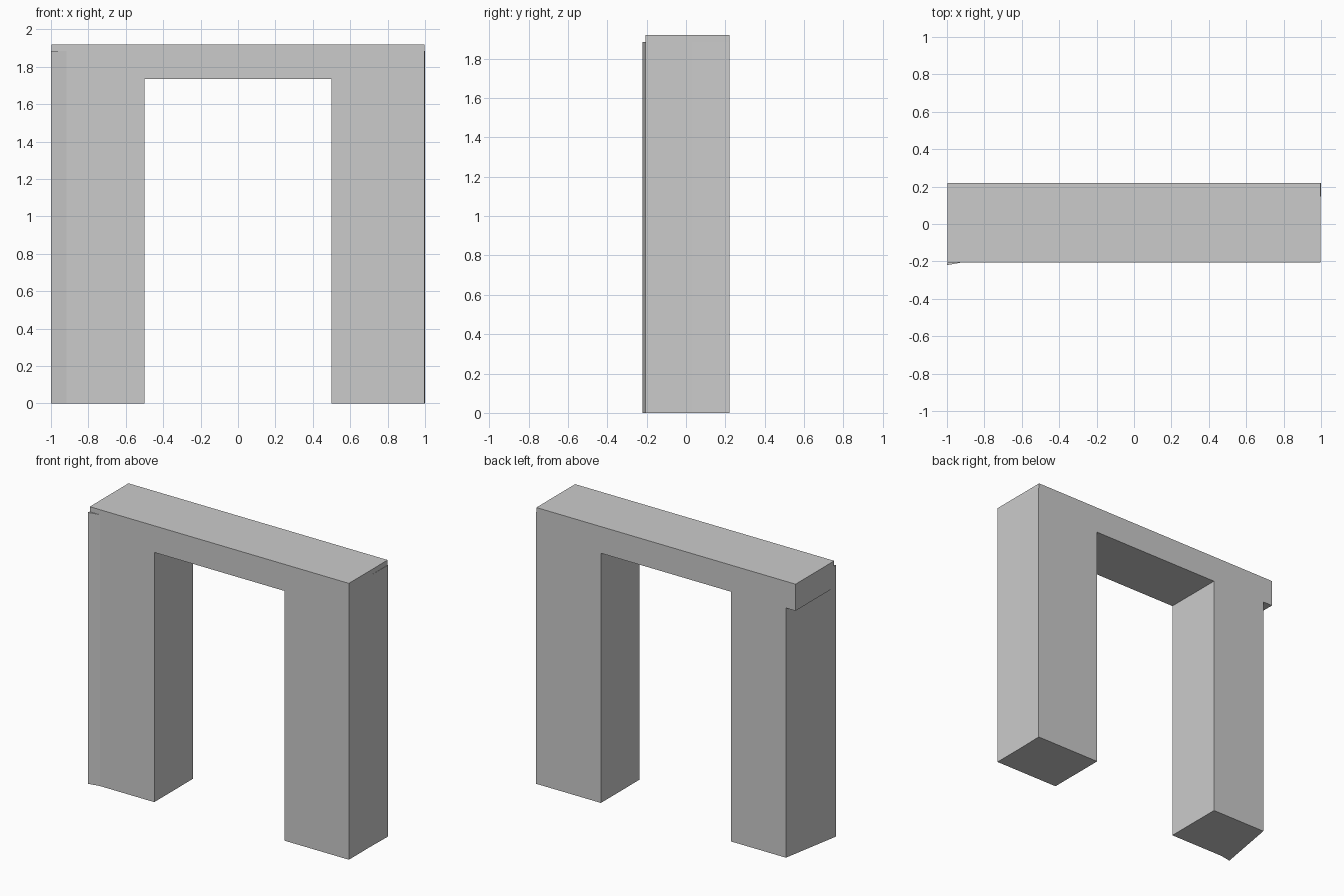
import bpy
import bmesh

cube = bpy.data.objects.get("Cube")
if cube:
    bpy.data.objects.remove(cube, do_unlink=True)

stone = bpy.data.materials.new("light_grey")
stone.use_nodes = True
grey = (0.6, 0.6, 0.6, 1)
stone.diffuse_color = grey
stone.node_tree.nodes["Principled BSDF"].inputs["Base Color"].default_value = grey

FRONT, BACK = -0.205, 0.22
SPRING, SHOULDER, TOP = 1.735, 1.885, 1.92


def prism(name, footprint, bottom, top):
    """Extrude a plan outline upwards into a solid."""
    bm = bmesh.new()
    base = bm.faces.new([bm.verts.new((x, y, bottom)) for x, y in footprint])
    solid = bmesh.ops.extrude_face_region(bm, geom=[base])
    raised = [g for g in solid["geom"] if isinstance(g, bmesh.types.BMVert)]
    bmesh.ops.translate(bm, vec=(0, 0, top - bottom), verts=raised)
    bmesh.ops.recalc_face_normals(bm, faces=bm.faces)
    mesh = bpy.data.meshes.new(name)
    bm.to_mesh(mesh)
    bm.free()
    mesh.materials.append(stone)
    obj = bpy.data.objects.new(name, mesh)
    bpy.context.collection.objects.link(obj)
    return obj


# Lintel across both legs
prism("lintel", [(-0.996, FRONT), (0.996, FRONT), (0.996, BACK), (-0.996, BACK)],
      SPRING, TOP)

# Right leg, its outer side turned so the front corner sticks out
prism("right_leg", [(-0.5, BACK), (-0.922, BACK), (-1, -0.22),
                    (-0.917, FRONT), (-0.5, FRONT)], 0, SPRING)
prism("right_leg_shoulder", [(-0.961, 0), (-1, -0.22), (-0.917, FRONT), (-0.9, 0)],
      SPRING, SHOULDER)

# Left leg, with a very slight outward turn at the back corner
prism("left_leg", [(0.5, FRONT), (0.996, FRONT), (0.996, 0.03),
                   (1, BACK), (0.5, BACK)], 0, SPRING)
prism("left_leg_shoulder", [(0.996, 0.03), (1, BACK), (0.99, BACK), (0.99, 0.03)],
      SPRING, SHOULDER)
